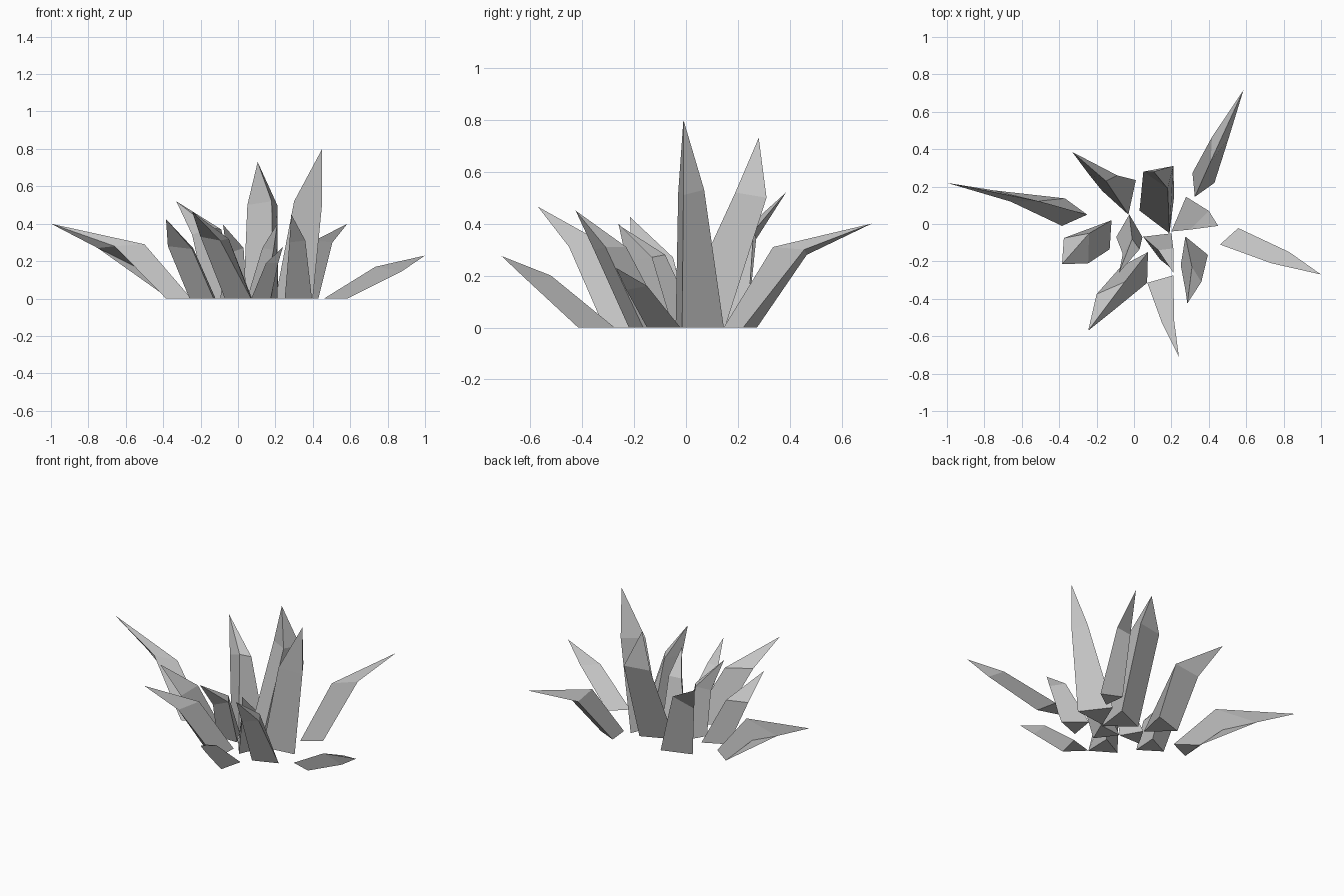
import bpy
import bmesh
from math import sqrt
from mathutils import Vector

default_cube = bpy.data.objects.get("Cube")
if default_cube:
    bpy.data.objects.remove(default_cube, do_unlink=True)

# One flat stone colour
grey = bpy.data.materials.new("grey crystal")
grey.use_nodes = True
colour = (.54, .54, .54, 1)
grey.diffuse_color = colour
grey.node_tree.nodes["Principled BSDF"].inputs["Base Color"].default_value = colour


def triangle_on_ground(first, second):
    """Equilateral footprint, counter-clockwise from its first side."""
    a, b = Vector((*first, 0)), Vector((*second, 0))
    side = b - a
    c = (a + b) / 2 + Vector((-side.y, side.x, 0)) * sqrt(3) / 2
    return a, b, c


def crystal(name, foot, shoulder, tip):
    """Three-sided leaning shaft, closed below and drawn to a point above."""
    bm = bmesh.new()
    base = [bm.verts.new(p) for p in triangle_on_ground(*foot)]
    ring = [bm.verts.new(p) for p in shoulder]
    point = bm.verts.new(tip)
    bm.faces.new(base[::-1])
    for i in range(3):
        j = (i + 1) % 3
        bm.faces.new((base[i], base[j], ring[j], ring[i]))
        bm.faces.new((ring[i], ring[j], point))
    bmesh.ops.recalc_face_normals(bm, faces=bm.faces[:])
    mesh = bpy.data.meshes.new(name)
    bm.to_mesh(mesh)
    bm.free()
    mesh.materials.append(grey)
    bpy.context.collection.objects.link(bpy.data.objects.new(name, mesh))


# Tall central crystals
crystal("tall_back_crystal",
        foot=((.19, -.05), (.215, .15)),
        shoulder=((.18, .19, .52), (.21, .31, .5), (.05, .28, .5)),
        tip=(.105, .28, .73))
crystal("tall_left_crystal",
        foot=((.2, -.04), (.4, -.015)),
        shoulder=((.3, -.03, .52), (.45, -.01, .51), (.4, .07, .53)),
        tip=(.45, -.01, .8))

# Crystals leaning outwards at the back
crystal("back_right_crystal",
        foot=((-.03, .05), (.01, .235)),
        shoulder=((-.15, .23, .38), (-.09, .26, .37), (-.245, .27, .34)),
        tip=(-.33, .385, .52))
crystal("back_left_crystal",
        foot=((.325, .145), (.43, .22)),
        shoulder=((.41, .335, .31), (.505, .455, .3), (.417, .465, .28)),
        tip=(.585, .715, .4))

# Long crystals spreading to either side
crystal("far_right_crystal",
        foot=((-.385, -.01), (-.25, .05)),
        shoulder=((-.66, .12, .28), (-.5, .12, .29), (-.75, .18, .27)),
        tip=(-1, .22, .4))
crystal("far_left_crystal",
        foot=((.46, -.11), (.585, -.15)),
        shoulder=((.735, -.21, .17), (.875, -.23, .145), (.83, -.15, .16)),
        tip=(1, -.27, .23))

# Crystals leaning outwards at the front
crystal("middle_right_crystal",
        foot=((-.13, -.135), (-.12, .02)),
        shoulder=((-.245, -.21, .265), (-.24, -.05, .27), (-.375, -.075, .28)),
        tip=(-.385, -.215, .425))
crystal("front_right_crystal",
        foot=((.07, -.315), (.075, -.15)),
        shoulder=((-.095, -.45, .31), (-.05, -.31, .32), (-.2, -.375, .33)),
        tip=(-.245, -.57, .465))
crystal("front_crystal",
        foot=((.175, -.415), (.21, -.275)),
        shoulder=((.215, -.62, .19), (.215, -.52, .2), (.15, -.53, .19)),
        tip=(.24, -.71, .275))
crystal("front_left_crystal",
        foot=((.25, -.22), (.395, -.165)),
        shoulder=((.275, -.355, .3), (.36, -.31, .31), (.31, -.23, .31)),
        tip=(.285, -.425, .45))

# Small crystals in the middle
crystal("inner_right_crystal",
        foot=((-.095, -.07), (.045, -.07)),
        shoulder=((-.06, -.16, .24), (.03, -.135, .27), (-.01, -.08, .28)),
        tip=(-.08, -.26, .395))
crystal("inner_left_crystal",
        foot=((.14, -.19), (.2, -.05)),
        shoulder=((.19, -.23, .26), (.21, -.13, .27), (.13, -.14, .27)),
        tip=(.21, -.26, .4))
